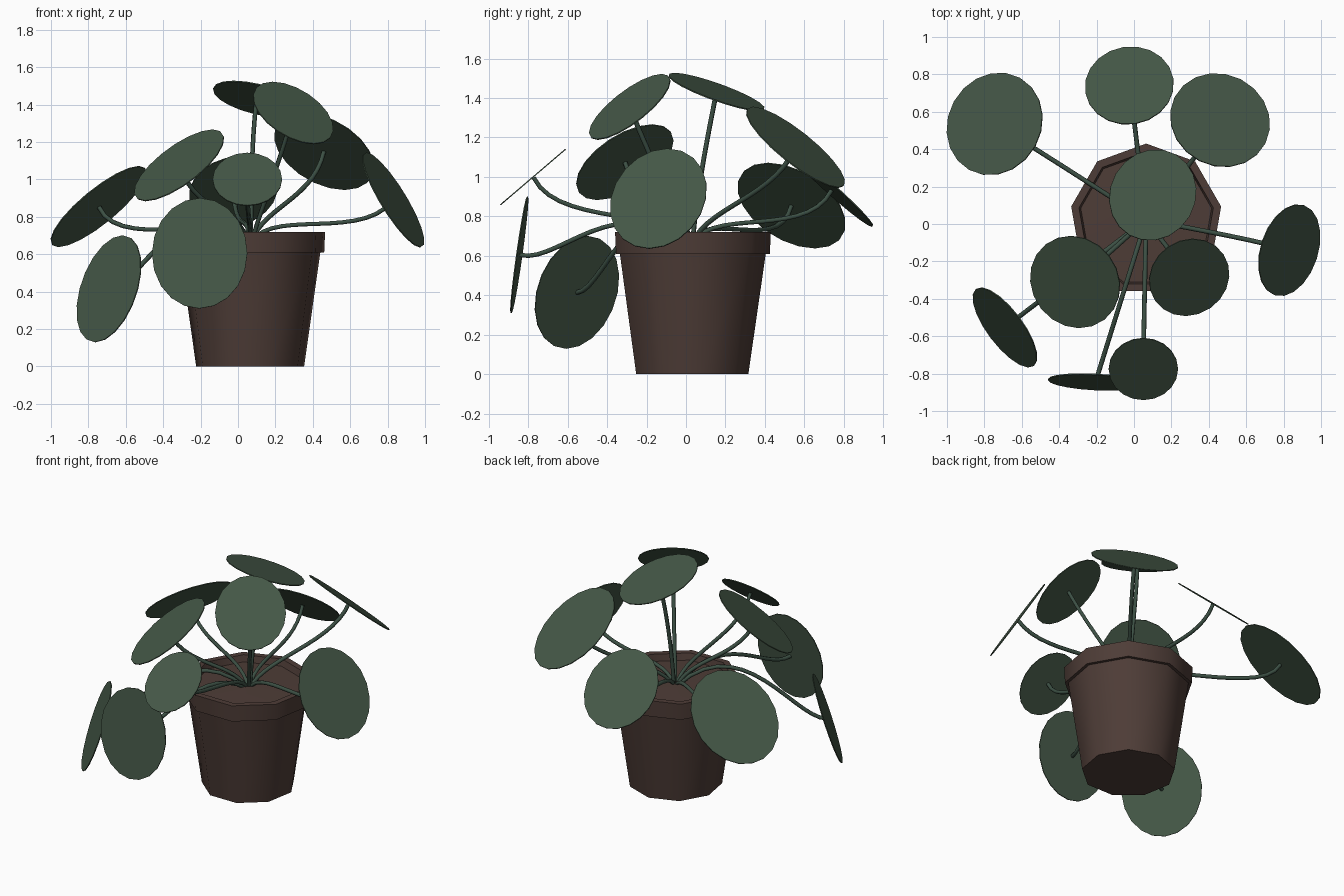
import bpy, bmesh, math
from mathutils import Vector

if "Cube" in bpy.data.objects:
    bpy.data.objects.remove(bpy.data.objects["Cube"])

CX, CY = 0.065, 0.023   # pot axis


def material(name, rgb):
    m = bpy.data.materials.new(name)
    m.diffuse_color = (*rgb, 1)
    m.use_nodes = True
    m.node_tree.nodes["Principled BSDF"].inputs["Base Color"].default_value = m.diffuse_color
    return m


POT = material("dark clay brown", (0.076, 0.046, 0.038))
LEAF = material("leaf green", (0.058, 0.095, 0.062))
STEM = material("stem green", (0.045, 0.080, 0.058))


def make_object(name, bm, mat, angle):
    bmesh.ops.recalc_face_normals(bm, faces=bm.faces)
    me = bpy.data.meshes.new(name)
    bm.to_mesh(me)
    bm.free()
    me.materials.append(mat)
    ob = bpy.data.objects.new(name, me)
    bpy.context.collection.objects.link(ob)
    bpy.ops.object.select_all(action='DESELECT')
    ob.select_set(True)
    bpy.context.view_layer.objects.active = ob
    bpy.ops.object.shade_smooth_by_angle(angle=math.radians(angle))
    return ob


def skin_rings(bm, rings):
    """Join consecutive vertex rings with quads and cap both ends."""
    n = len(rings[0])
    for a, b in zip(rings, rings[1:]):
        for i in range(n):
            j = (i + 1) % n
            bm.faces.new((a[i], a[j], b[j], b[i]))
    bm.faces.new(rings[0])
    bm.faces.new(rings[-1])


# Nine-sided pot with rim and soil, as one turned profile (radius, height)
def pot():
    profile = [(0.293, 0), (0.381, 0.61), (0.402, 0.61), (0.407, 0.72),
               (0.365, 0.72), (0.355, 0.675), (0.05, 0.685)]
    bm = bmesh.new()
    rings = []
    for r, z in profile:
        rings.append([bm.verts.new((CX + r * math.cos(math.radians(90 + 40 * k)),
                                    CY + r * math.sin(math.radians(90 + 40 * k)), z))
                      for k in range(9)])
    skin_rings(bm, rings)
    make_object("pot", bm, POT, 45)


# Oval leaf: half length a points downhill, facing azimuth phi, tilted by theta
def leaf(name, centre, a, theta, phi):
    t, p = math.radians(theta), math.radians(phi)
    length = Vector((math.cos(p) * math.cos(t), math.sin(p) * math.cos(t), -math.sin(t)))
    width = Vector((-math.sin(p), math.cos(p), 0))
    normal = length.cross(width)
    bm = bmesh.new()
    rings = []
    for h in (-0.003, 0.003):
        rings.append([bm.verts.new(centre + normal * h
                                   + length * a * math.cos(math.tau * k / 20)
                                   + width * a * 0.857 * math.sin(math.tau * k / 20))
                      for k in range(20)])
    skin_rings(bm, rings)
    make_object(name, bm, LEAF, 30)
    return normal


# Thin stem swept along a cubic curve from the soil to the leaf underside
def stem(name, centre, normal, first, last):
    out = Vector((centre.x - CX, centre.y - CY, 0)).normalized()
    p0 = Vector((CX, CY, 0.66)) + out * 0.01
    p1 = Vector((CX, CY, first[1])) + out * first[0]
    p3 = centre - normal * 0.003
    if last:
        p2 = p3 - out * last[0] + Vector((0, 0, last[1]))
    else:
        p2 = p3 - (normal + Vector((0, 0, 0.6))).normalized() * 0.28
    steps, sides, r = 14, 6, 0.0125
    across = Vector((0, 0, 1)).cross(out)
    bm = bmesh.new()
    rings = []
    for s in range(steps + 1):
        t = s / steps
        u = 1 - t
        pos = p0 * u**3 + p1 * 3 * u * u * t + p2 * 3 * u * t * t + p3 * t**3
        tan = ((p1 - p0) * u * u + (p2 - p1) * 2 * u * t + (p3 - p2) * t * t).normalized()
        side = (across - tan * across.dot(tan)).normalized()
        up = tan.cross(side)
        rings.append([bm.verts.new(pos + (side * math.cos(math.tau * k / sides)
                                          + up * math.sin(math.tau * k / sides)) * r)
                      for k in range(sides)])
    skin_rings(bm, rings)
    make_object(name, bm, STEM, 65)


pot()

# name, centre, half length, tilt, azimuth, first handle, last handle
UP = (0.1, 0.85)
PLANTS = [
    ("back_left", (-0.745, 0.535, 0.855), 0.328, 41, 151, UP, None),
    ("back", (-0.025, 0.74, 0.935), 0.278, 42, 99, UP, None),
    ("back_right", (0.46, 0.555, 1.15), 0.318, 40, 63, UP, None),
    ("top", (0.10, 0.155, 1.43), 0.266, 21, 60, (0.03, 0.9), None),
    ("right", (0.83, -0.14, 0.89), 0.295, 59, -18, UP, None),
    ("upper_front_left", (-0.315, -0.31, 1.075), 0.298, 39.6, 218, UP, None),
    ("upper_front_right", (0.295, -0.285, 1.355), 0.258, 39.8, -56, UP, None),
    ("low_left", (-0.69, -0.553, 0.415), 0.300, 72, 217, (0.42, 1.05), (0.2, 0.0)),
    ("low_front", (-0.205, -0.845, 0.605), 0.298, 82, 267, (0.4, 0.95), (0.2, -0.05)),
    ("front", (0.05, -0.775, 1.0), 0.2165, 40.5, 270, UP, None),
]
for name, c, a, theta, phi, first, last in PLANTS:
    centre = Vector(c)
    n = leaf(name + "_leaf", centre, a, theta, phi)
    stem(name + "_stem", centre, n, first, last)
